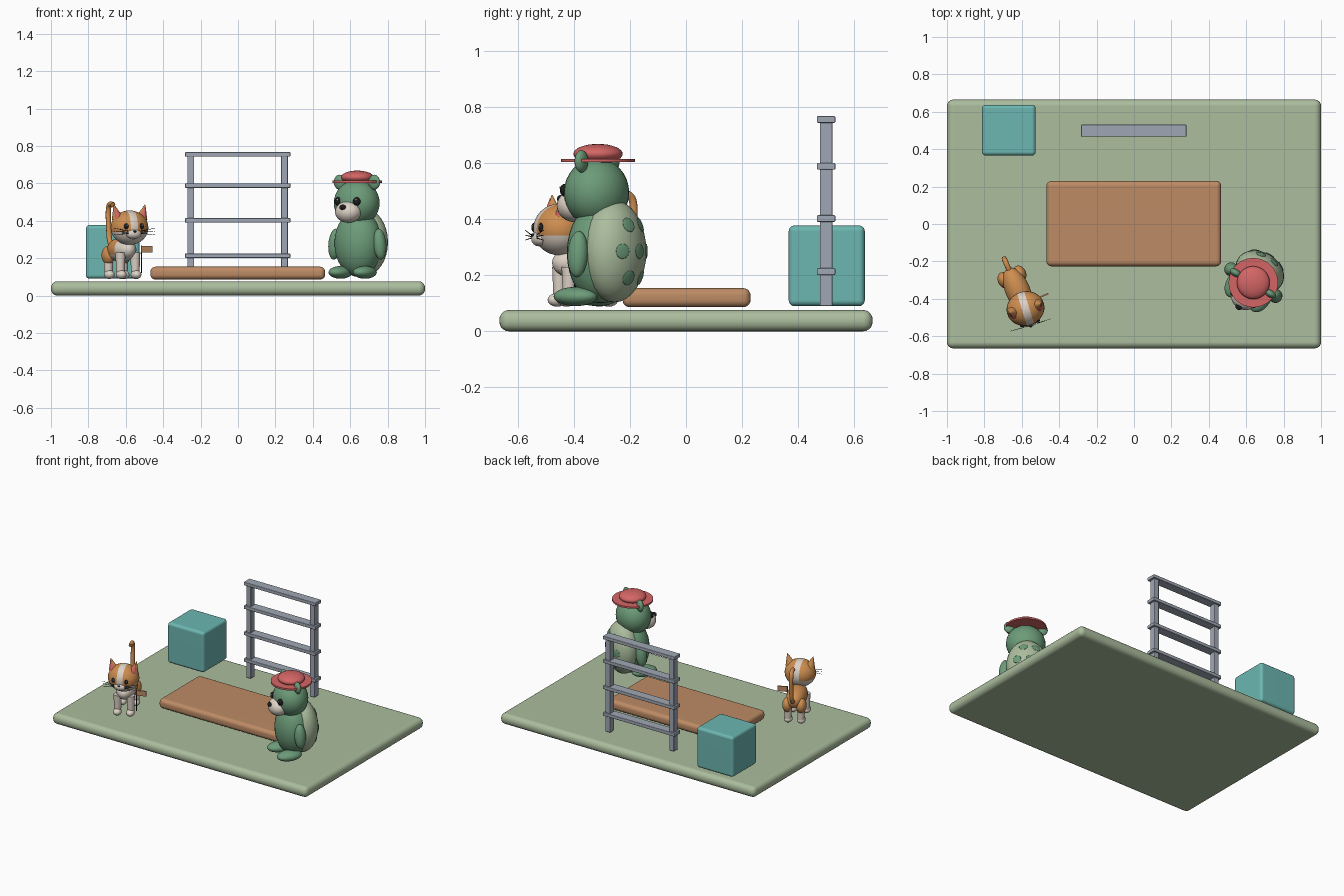
import bpy, bmesh, math
from mathutils import Matrix, Vector

cube = bpy.data.objects.get("Cube")
if cube:
    bpy.data.objects.remove(cube, do_unlink=True)


def material(name, *rgb):
    m = bpy.data.materials.new(name)
    m.use_nodes = True
    m.diffuse_color = (*rgb, 1)
    m.node_tree.nodes["Principled BSDF"].inputs["Base Color"].default_value = (*rgb, 1)
    return m


SAGE = material("sage", 0.41, 0.51, 0.34)
TAN = material("tan", 0.51, 0.26, 0.13)
TEAL = material("teal", 0.15, 0.47, 0.44)
STEEL = material("steel", 0.35, 0.39, 0.46)
GREEN = material("leaf green", 0.15, 0.33, 0.19)
RED = material("coral red", 0.66, 0.13, 0.13)
CREAM = material("cream", 0.72, 0.64, 0.56)
ORANGE = material("orange", 0.62, 0.27, 0.08)
BLACK = material("black", 0.012, 0.012, 0.014)


def finish(name, bm, mats, smooth=True):
    me = bpy.data.meshes.new(name)
    bm.to_mesh(me)
    bm.free()
    for m in mats:
        me.materials.append(m)
    for p in me.polygons:
        p.use_smooth = smooth
    ob = bpy.data.objects.new(name, me)
    bpy.context.collection.objects.link(ob)
    return ob


def box(name, lo, hi, mat, bevel=0.0, frame=Matrix()):
    lo, hi = Vector(lo), Vector(hi)
    bm = bmesh.new()
    bmesh.ops.create_cube(bm, size=1, matrix=Matrix.Translation((lo + hi) / 2)
                          @ Matrix.Diagonal((*(hi - lo), 1)))
    ob = finish(name, bm, [mat], False)
    ob.matrix_world = frame
    if bevel:
        mod = ob.modifiers.new("rounded_edges", "BEVEL")
        mod.width, mod.segments = bevel, 5
        for p in ob.data.polygons:
            p.use_smooth = True
        ob.modifiers.new("even_shading", "WEIGHTED_NORMAL")
    return ob


def ball(name, frame, loc, size, mat, rot=Matrix(), second=None, cuts=(), rule=None, seg=32):
    """Ellipsoid; cuts are planes (point, normal), and rule picks the second colour."""
    bm = bmesh.new()
    bmesh.ops.create_uvsphere(bm, u_segments=seg, v_segments=seg // 2, radius=1,
                              matrix=Matrix.Diagonal((*size, 1)))
    for co, no in cuts:
        bmesh.ops.bisect_plane(bm, geom=bm.verts[:] + bm.edges[:] + bm.faces[:],
                               plane_co=co, plane_no=no)
    if rule:
        for f in bm.faces:
            f.material_index = int(rule(f.calc_center_median()))
    ob = finish(name, bm, [mat, second] if second else [mat])
    ob.matrix_world = frame @ Matrix.Translation(loc) @ rot
    return ob


def rod(name, frame, a, b, r1, r2, mat, seg=20):
    a, b = Vector(a), Vector(b)
    bm = bmesh.new()
    bmesh.ops.create_cone(bm, cap_ends=True, segments=seg, radius1=r1, radius2=r2,
                          depth=(b - a).length)
    ob = finish(name, bm, [mat])
    for p in ob.data.polygons:
        p.use_smooth = len(p.vertices) <= 4
    ob.matrix_world = (frame @ Matrix.Translation((a + b) / 2)
                       @ (b - a).to_track_quat("Z", "Y").to_matrix().to_4x4())
    return ob


def stand(x, y, degrees):
    return Matrix.Translation((x, y, 0)) @ Matrix.Rotation(math.radians(degrees), 4, "Z")


SIDES = (("left", 1), ("right", -1))

# Ground, mat and block
box("ground_slab", (-1, -0.665, 0), (1, 0.665, 0.076), SAGE, 0.034)
box("play_mat", (-0.468, -0.226, 0.086), (0.466, 0.23, 0.154), TAN, 0.026)
box("play_block", (-0.813, 0.366, 0.09), (-0.526, 0.637, 0.377), TEAL, 0.02)

# Climbing frame
for side, s in SIDES:
    x = -0.002 + 0.25 * s
    box(side + "_post", (x - 0.018, 0.477, 0.09), (x + 0.018, 0.522, 0.755), STEEL, 0.003)
for i, z in enumerate((0.213, 0.402, 0.588, 0.755)):
    box(f"rung_{i + 1}", (-0.283, 0.467, z - 0.012), (0.28, 0.532, z + 0.012), STEEL, 0.004)

# Shelled animal: body and shell
bear = stand(0.643, -0.305, -31)
ball("bear_body", bear, (0, 0, 0.28), (0.132, 0.115, 0.18), GREEN)
shell_at, shell_size = Vector((0, 0.058, 0.285)), Vector((0.137, 0.105, 0.182))
ball("bear_shell", bear, shell_at, shell_size, SAGE)

# Shell spots lie flat on the shell surface
spots = [(0, 0)] + [(math.cos(math.radians(a)), math.sin(math.radians(a)))
                    for a in range(0, 360, 60)]
for i, (u, v) in enumerate(spots):
    d = Vector((u * 0.6, 0.8, v * 0.6)).normalized()
    p = Vector(d[k] * shell_size[k] for k in range(3))
    n = Vector(d[k] / shell_size[k] for k in range(3)).normalized()
    ball(f"shell_spot_{i + 1}", bear, shell_at + p, (0.027, 0.027, 0.004), GREEN,
         n.to_track_quat("Z", "Y").to_matrix().to_4x4(), seg=20)

# Head and face
ball("bear_head", bear, (0, -0.016, 0.495), (0.127, 0.112, 0.122), GREEN)
ball("bear_muzzle", bear, (0, -0.105, 0.447), (0.073, 0.062, 0.058), CREAM)
ball("bear_nose", bear, (0, -0.163, 0.472), (0.019, 0.014, 0.014), BLACK, seg=20)

# Limbs, ears and eyes
for side, s in SIDES:
    ball(side + "_bear_arm", bear, (0.14 * s, -0.01, 0.275), (0.034, 0.037, 0.083), GREEN,
         Matrix.Rotation(-0.1 * s, 4, "Y"))
    ball(side + "_bear_foot", bear, (0.076 * s, -0.058, 0.124), (0.054, 0.085, 0.034), GREEN)
    ball(side + "_bear_ear", bear, (0.108 * s, -0.014, 0.606), (0.034, 0.02, 0.04), GREEN)
    ball(side + "_bear_eye", bear, (0.058 * s, -0.112, 0.503), (0.021, 0.018, 0.023), BLACK, seg=20)
    ball(side + "_bear_eye_glint", bear, (0.058 * s + 0.005, -0.128, 0.512),
         (0.005, 0.004, 0.005), CREAM, seg=12)

# Hat
rod("hat_brim", bear, (0, -0.01, 0.603), (0, -0.01, 0.615), 0.132, 0.132, RED, 40)
ball("hat_crown", bear, (0, -0.01, 0.632), (0.088, 0.088, 0.036), RED)

# Cat: orange back, cream chest and belly
cat = stand(-0.622, -0.355, 23)
ball("cat_body", cat, (0, 0, 0.245), (0.066, 0.13, 0.066), ORANGE, second=CREAM,
     cuts=[((0, -0.045, 0), (0, 1, 0)), ((0, 0, -0.025), (0, 0, 1))],
     rule=lambda c: c.y < -0.045 or c.z < -0.025)
for end, y in (("front", -0.085), ("rear", 0.078)):
    for side, s in SIDES:
        name = f"{side}_{end}_cat_"
        rod(name + "leg", cat, (0.043 * s, y, 0.105), (0.043 * s, y, 0.23), 0.022, 0.027, CREAM)
        ball(name + "paw", cat, (0.043 * s, y - 0.01, 0.112), (0.028, 0.035, 0.024), CREAM, seg=20)
        if end == "rear":
            ball(side + "_cat_thigh", cat, (0.045 * s, y, 0.215), (0.034, 0.045, 0.05), ORANGE)

# Cat tail as a swept curve
curve = bpy.data.curves.new("cat_tail", "CURVE")
curve.dimensions = "3D"
curve.bevel_depth, curve.bevel_resolution, curve.use_fill_caps = 0.014, 4, True
path = curve.splines.new("NURBS")
points = [(0.105, 0.25), (0.17, 0.27), (0.175, 0.36), (0.19, 0.45), (0.17, 0.5), (0.12, 0.485)]
path.points.add(len(points) - 1)
for pt, (y, z) in zip(path.points, points):
    pt.co = (0, y, z, 1)
path.use_endpoint_u = True
curve.materials.append(ORANGE)
tail = bpy.data.objects.new("cat_tail", curve)
bpy.context.collection.objects.link(tail)
tail.matrix_world = cat
bpy.ops.object.select_all(action="DESELECT")
tail.select_set(True)
bpy.context.view_layer.objects.active = tail
bpy.ops.object.convert(target="MESH")

# Cat head with a cream blaze and lower face
face = stand(-0.58, -0.452, 17)
ball("cat_head", face, (0, 0, 0.363), (0.102, 0.092, 0.092), ORANGE, second=CREAM,
     cuts=[((0.02, 0, 0), (1, 0, 0)), ((-0.02, 0, 0), (1, 0, 0)), ((0, 0, -0.022), (0, 0, 1))],
     rule=lambda c: abs(c.x) < 0.02 or c.z < -0.022)
ball("cat_muzzle", face, (0, -0.075, 0.33), (0.042, 0.026, 0.027), CREAM)
ball("cat_nose", face, (0, -0.099, 0.343), (0.009, 0.006, 0.006), BLACK, seg=16)
for side, s in SIDES:
    rod(side + "_cat_ear", face, (0.067 * s, 0.0, 0.412), (0.087 * s, 0.0, 0.485), 0.032, 0.002, ORANGE)
    rod(side + "_cat_inner_ear", face, (0.067 * s, -0.013, 0.414), (0.085 * s, -0.007, 0.473),
        0.023, 0.002, RED)
    ball(side + "_cat_eye", face, (0.043 * s, -0.081, 0.37), (0.013, 0.009, 0.016), BLACK, seg=20)
    ball(side + "_cat_eye_glint", face, (0.043 * s + 0.004, -0.089, 0.376),
         (0.004, 0.003, 0.004), CREAM, seg=12)
    for i in (-1, 0, 1):
        rod(f"{side}_whisker_{i + 2}", face, (0.035 * s, -0.094, 0.338 + 0.006 * i),
            (0.115 * s, -0.092, 0.343 + 0.018 * i), 0.002, 0.001, BLACK, 6)

# Small sign beside the cat
sign = stand(-0.517, -0.397, 23)
rod("sign_pole", sign, (0, 0, 0.12), (0, 0, 0.268), 0.003, 0.003, BLACK, 8)
box("sign_board", (0, -0.004, 0.23), (0.064, 0.004, 0.266), TAN, frame=sign)
